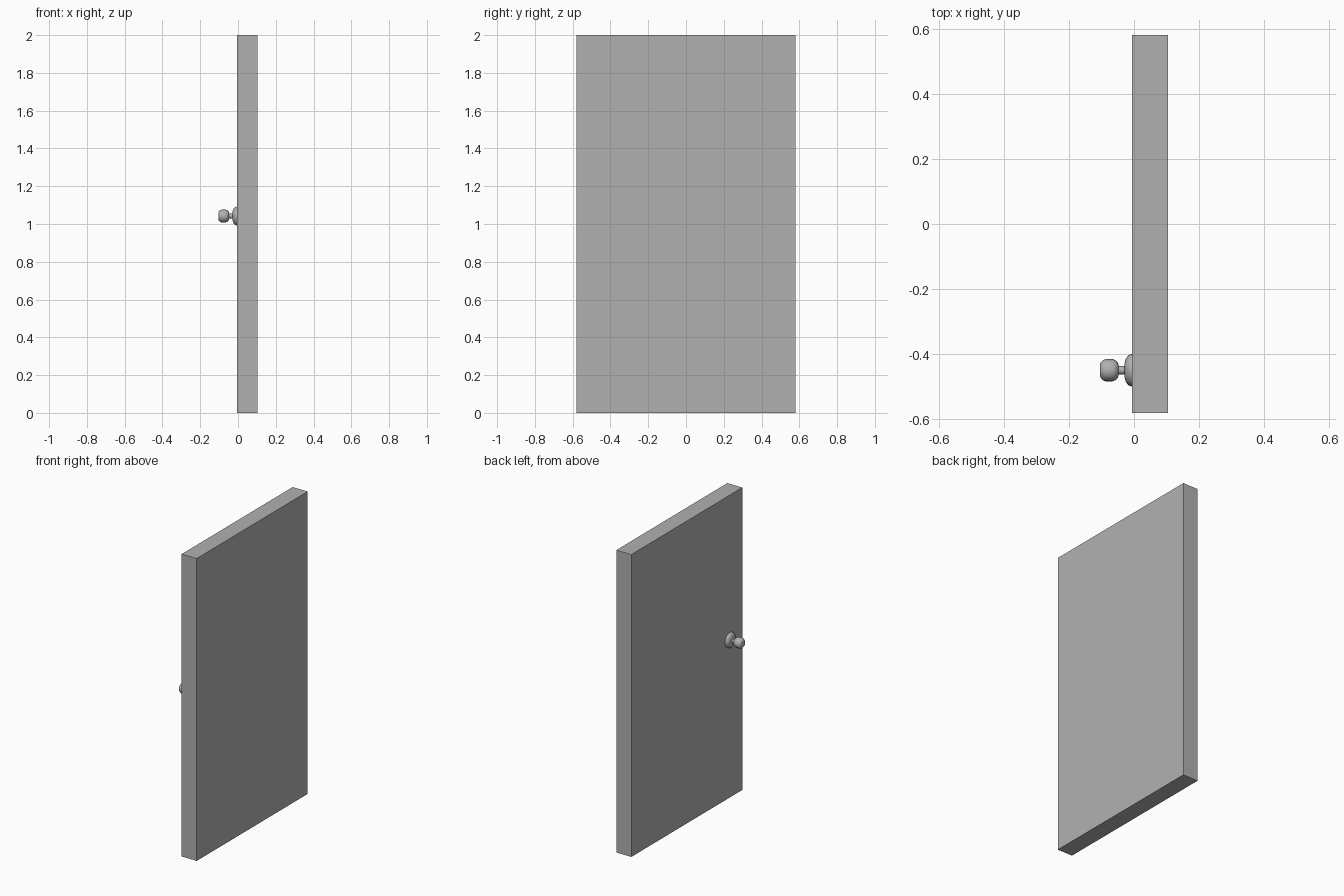
import bpy, bmesh, math

if "Cube" in bpy.data.objects:
    bpy.data.objects.remove(bpy.data.objects["Cube"])

KNOB_Y, KNOB_Z = -0.449, 1.042

# Dark grey finish shared by all parts
finish = bpy.data.materials.new("dark_grey")
finish.diffuse_color = (0.44, 0.44, 0.44, 1)
finish.use_nodes = True
finish.node_tree.nodes["Principled BSDF"].inputs["Base Color"].default_value = finish.diffuse_color


def make_object(name, bm):
    bmesh.ops.recalc_face_normals(bm, faces=bm.faces[:])
    mesh = bpy.data.meshes.new(name)
    bm.to_mesh(mesh)
    bm.free()
    mesh.materials.append(finish)
    obj = bpy.data.objects.new(name, mesh)
    bpy.context.collection.objects.link(obj)
    return obj


def box(name, lo, hi):
    bm = bmesh.new()
    bmesh.ops.create_cube(bm, size=1)
    for v in bm.verts:
        v.co = [(a + b) / 2 + c * (b - a) for a, b, c in zip(lo, hi, v.co)]
    return make_object(name, bm)


def lathe(name, profile, sides=24):
    """Spin (x, radius) points about the knob axis, with closed ends."""
    bm = bmesh.new()
    rings = []
    for x, r in profile:
        rings.append([bm.verts.new((x,
                                    KNOB_Y + r * math.cos(2 * math.pi * i / sides),
                                    KNOB_Z + r * math.sin(2 * math.pi * i / sides)))
                      for i in range(sides)])
    for a, b in zip(rings, rings[1:]):
        for i in range(sides):
            j = (i + 1) % sides
            bm.faces.new((a[i], a[j], b[j], b[i]))
    bm.faces.new(rings[0])
    bm.faces.new(rings[-1])
    obj = make_object(name, bm)
    bpy.ops.object.select_all(action='DESELECT')
    obj.select_set(True)
    bpy.context.view_layer.objects.active = obj
    bpy.ops.object.shade_smooth_by_angle(angle=math.radians(50))
    return obj


# Plain door slab
box("door_panel", (-0.006, -0.58, 0), (0.104, 0.58, 2))

# Round plate against the door
lathe("knob_plate", [(-0.029, 0.022), (-0.026, 0.033), (-0.021, 0.042),
                     (-0.014, 0.048), (-0.006, 0.050)])

# Thin neck
lathe("knob_neck", [(-0.050, 0.013), (-0.026, 0.013)])

# Rounded grip with flattened end
lathe("knob_grip", [(-0.104, 0.019), (-0.102, 0.024), (-0.095, 0.031), (-0.087, 0.034),
                    (-0.066, 0.034), (-0.057, 0.031), (-0.050, 0.024), (-0.047, 0.016)])
